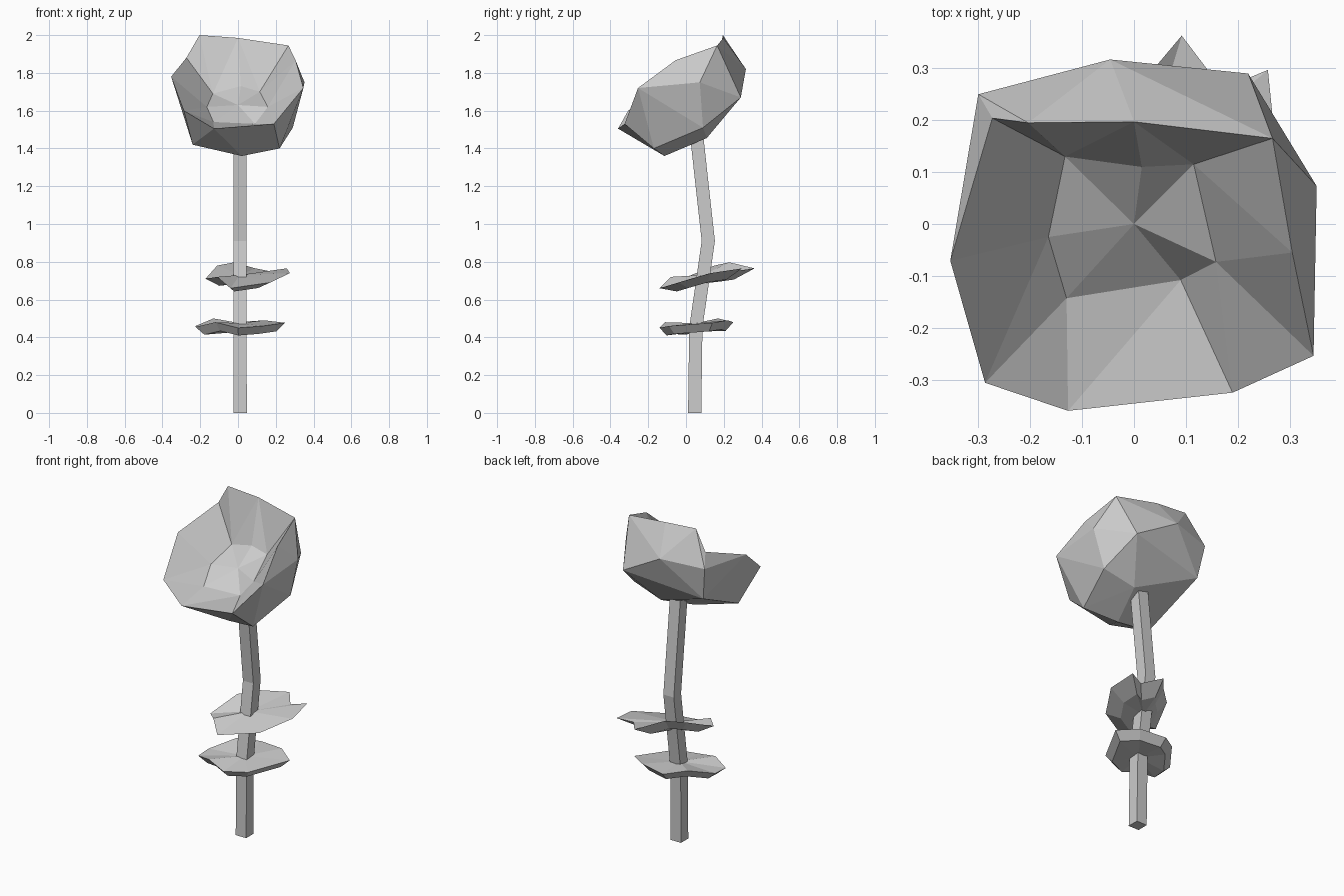
import bpy, bmesh
from mathutils import Vector

if "Cube" in bpy.data.objects:
    bpy.data.objects.remove(bpy.data.objects["Cube"])


def bridge(bm, a, b):
    # Faces between two matching rings; repeated points collapse to triangles
    for i in range(len(a)):
        j = (i + 1) % len(a)
        face = list(dict.fromkeys([a[i], a[j], b[j], b[i]]))
        if len(face) > 2 and not bm.faces.get(face):
            bm.faces.new(face)


def finish(bm, name):
    bmesh.ops.triangulate(bm, faces=[f for f in bm.faces if len(f.verts) > 3])
    bmesh.ops.recalc_face_normals(bm, faces=bm.faces)
    mesh = bpy.data.meshes.new(name)
    bm.to_mesh(mesh)
    bm.free()
    ob = bpy.data.objects.new(name, mesh)
    bpy.context.collection.objects.link(ob)
    return ob


def ring(bm, pts):
    return [bm.verts.new(p) for p in pts]


# Stem: square section following a bent path
bm = bmesh.new()
r = 0.035
path = [(.012, .046, 0), (.01, .052, .45), (.01, .118, .91), (.01, .055, 1.48)]
prev = None
for x, y, z in path:
    cur = ring(bm, [(x - r, y - r, z), (x + r, y - r, z), (x + r, y + r, z), (x - r, y + r, z)])
    if prev:
        bridge(bm, prev, cur)
    else:
        bm.faces.new(cur)
    prev = cur
bm.faces.new(prev)
finish(bm, "stem")


# Leaf whorls: jagged dish with a smaller, lowered underside ring
def leaf(name, outline, centre, shrink, drop):
    bm = bmesh.new()
    c = Vector(centre)
    down = Vector((0, 0, drop))
    rim = ring(bm, outline)
    under = ring(bm, [c + (Vector(p) - c) * shrink - down for p in outline])
    top, bottom = bm.verts.new(c), bm.verts.new(c - down)
    bridge(bm, rim, under)
    bridge(bm, rim, [top] * len(rim))
    bridge(bm, under, [bottom] * len(rim))
    finish(bm, name)


leaf("lower_leaves",
     [(0, -.14, .45), (.13, -.09, .46), (.25, .14, .477), (.14, .22, .49), (-.02, .25, .48),
      (-.13, .17, .50), (-.225, .04, .46), (-.225, -.06, .455), (-.12, -.11, .48)],
     (.01, .05, .475), .8, .045)
leaf("upper_leaves",
     [(-.04, -.14, .66), (.17, -.04, .69), (.275, .13, .74), (.258, .297, .765), (.17, .26, .75),
      (.092, .363, .765), (-.02, .23, .797), (-.11, .15, .78), (-.172, -.02, .71), (-.11, -.08, .72)],
     (.01, .09, .73), .6, .045)

# Bloom: uneven tilted cup, rim -> outer wall -> base, and rim -> inner floor
bm = bmesh.new()
rim = ring(bm, [(-.127, -.36, 1.505), (.19, -.325, 1.53), (.346, -.254, 1.72), (.305, -.055, 1.867),
                (.267, .165, 1.945), (0, .197, 1.985), (-.204, .195, 2.0), (-.273, .204, 1.88),
                (-.354, -.071, 1.78), (-.287, -.306, 1.6)])
o = ring(bm, [(.02, -.114, 1.36), (.22, -.17, 1.40), (.29, .09, 1.51), (.352, .073, 1.75),
              (.22, .29, 1.67), (-.046, .317, 1.82), (-.30, .25, 1.8), (-.27, .22, 1.6),
              (-.24, -.16, 1.42)])
floor = ring(bm, [(-.13, -.143, 1.54), (.09, -.108, 1.53), (.158, -.073, 1.62), (.115, .115, 1.70),
                  (.015, .11, 1.73), (-.133, .13, 1.69), (-.165, -.025, 1.62)])
mid = [o[i] for i in (0, 1, 2, 3, 4, 5, 6, 6, 7, 8)]
low = [o[i] for i in (0, 1, 2, 2, 4, 7, 7, 7, 7, 8)]
base = bm.verts.new((.09, .11, 1.455))
bridge(bm, rim, mid)
bridge(bm, mid, low)
bridge(bm, low, [base] * 10)
bridge(bm, rim, [floor[i] for i in (0, 1, 2, 2, 3, 4, 5, 5, 6, 0)])
bridge(bm, floor, [bm.verts.new((0, 0, 1.63))] * 7)
finish(bm, "bloom")
